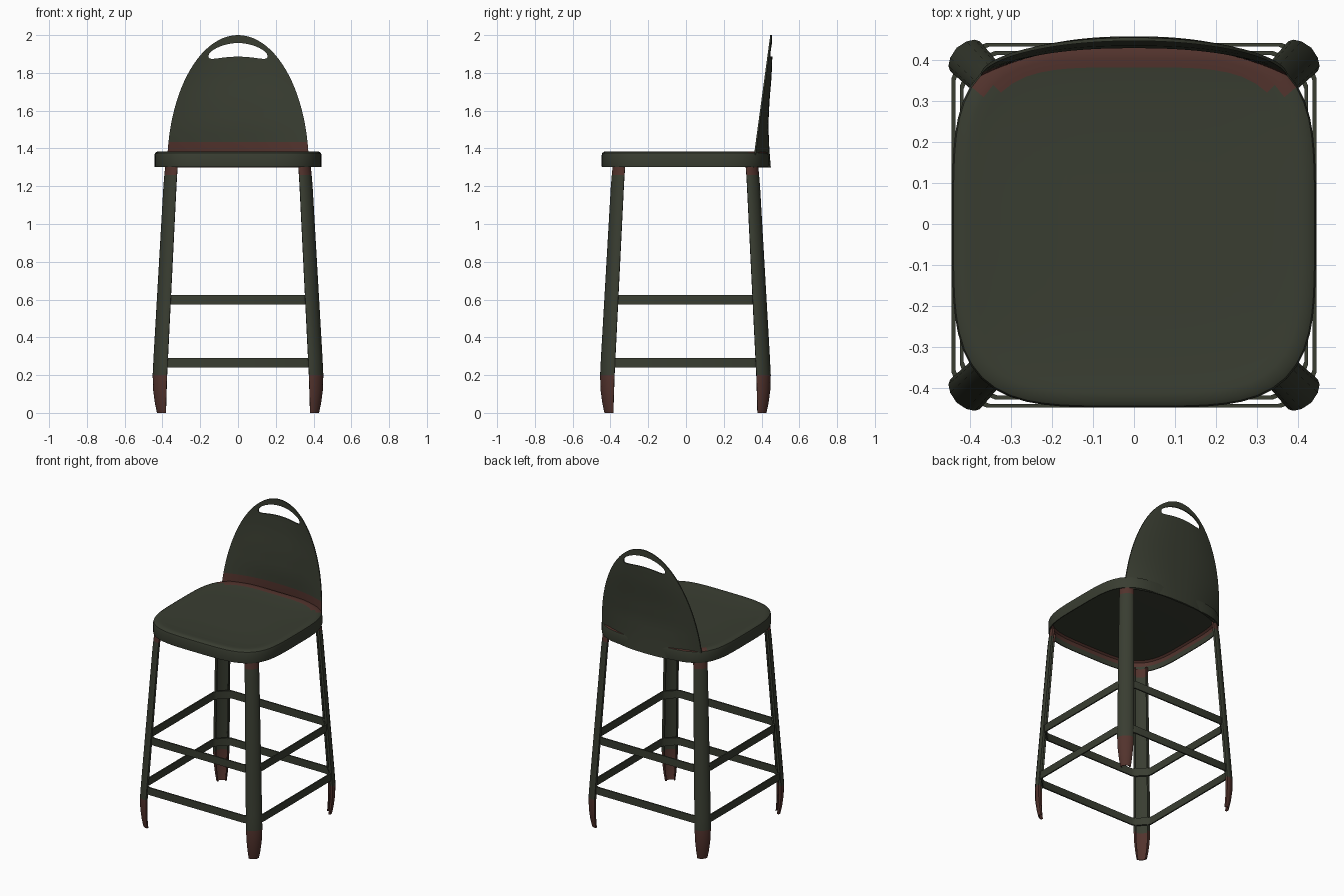
import bpy, bmesh, math
from mathutils import Vector

if "Cube" in bpy.data.objects:
    bpy.data.objects.remove(bpy.data.objects["Cube"])


def material(name, rgb):
    m = bpy.data.materials.new(name)
    m.diffuse_color = (*rgb, 1)
    m.use_nodes = True
    m.node_tree.nodes["Principled BSDF"].inputs["Base Color"].default_value = m.diffuse_color
    return m


GREEN = material("dark_green_paint", (0.041, 0.047, 0.031))
RUST = material("worn_red_brown", (0.085, 0.033, 0.026))


def loft(name, rings, wrap=False, rust=None, angle=35):
    """Skin a list of closed rings; rust(center, normal) picks worn faces."""
    bm = bmesh.new()
    vs = [[bm.verts.new(p) for p in r] for r in rings]
    n = len(vs[0])
    for i in range(len(vs) if wrap else len(vs) - 1):
        a, b = vs[i], vs[(i + 1) % len(vs)]
        for j in range(n):
            k = (j + 1) % n
            bm.faces.new((a[j], a[k], b[k], b[j]))
    if not wrap:
        bm.faces.new(vs[0][::-1])
        bm.faces.new(vs[-1])
    bmesh.ops.recalc_face_normals(bm, faces=bm.faces[:])
    for f in bm.faces:
        if rust and rust(f.calc_center_median(), f.normal):
            f.material_index = 1
    me = bpy.data.meshes.new(name)
    bm.to_mesh(me)
    bm.free()
    me.materials.append(GREEN)
    me.materials.append(RUST)
    ob = bpy.data.objects.new(name, me)
    bpy.context.collection.objects.link(ob)
    smooth(ob, angle)
    return ob


def smooth(ob, angle):
    bpy.ops.object.select_all(action='DESELECT')
    ob.select_set(True)
    bpy.context.view_layer.objects.active = ob
    bpy.ops.object.shade_smooth_by_angle(angle=math.radians(angle))


def lerp_table(table, z):
    for (z0, y0), (z1, y1) in zip(table, table[1:]):
        if z <= z1:
            return y0 + (y1 - y0) * (z - z0) / (z1 - z0)
    return table[-1][1]


# Seat: pressed shell with rounded-square outline, hollow below
def seat_ring(s, z):
    pts = []
    for i in range(80):
        t = 2 * math.pi * i / 80
        c, d = math.cos(t), math.sin(t)
        r = 0.443 * s / (c ** 4 + d ** 4) ** 0.25
        pts.append((r * c, r * d - 0.004, z))
    return pts


seat_profile = [(0.4, 1.366), (0.8, 1.368), (0.95, 1.37), (0.975, 1.36), (0.98, 1.335),
                (0.984, 1.302), (0.997, 1.302), (1.0, 1.31), (1.0, 1.362), (0.992, 1.376),
                (0.965, 1.384), (0.92, 1.385), (0.87, 1.383), (0.78, 1.379), (0.4, 1.378)]


def seat_rust(c, n):
    s = (c.x ** 4 + (c.y + 0.004) ** 4) ** 0.25 / 0.443
    rear = c.z > 1.375 and s > 0.87 and c.y > 0.33
    lip = 0.94 < s < 0.983 and 1.335 < c.z < 1.37
    return rear or lip


loft("seat", [seat_ring(s, z) for s, z in seat_profile], rust=seat_rust)

# Backrest: thin curved arch rising from the rear of the seat
back_mid = [(1.3, 0.445), (1.4, 0.437), (1.52, 0.432), (1.65, 0.438), (1.78, 0.449),
            (1.88, 0.453), (2.0, 0.45)]
ROWS, COLS = 24, 28
rings = []
for i in range(ROWS + 1):
    a = math.radians(89 * i / ROWS)
    z, w = 1.3 + 0.7 * math.sin(a), 0.375 * math.cos(a)
    mid = lerp_table(back_mid, z)
    edge = 0.355 + 0.095 * (z - 1.3) / 0.7
    row = []
    for j in range(COLS + 1):
        u = 2 * j / COLS - 1
        row.append((u * w, mid - (mid - edge) * abs(u) ** 2.4, z))
    rings.append([(x, y - 0.004, z) for x, y, z in row] +
                 [(x, y + 0.004, z) for x, y, z in row[::-1]])
back = loft("backrest", rings, rust=lambda c, n: c.z < 1.425 and n.y < -0.3)

# Hand slot: bean-shaped cutter through the top of the backrest
bean = []
for i in range(40):
    t = 2 * math.pi * i / 40
    x = 0.156 * math.cos(t)
    h = 0.036 * math.copysign(abs(math.sin(t)) ** 0.7, math.sin(t))
    bean.append((x, 1.922 - 1.4 * x * x + h))
cutter = loft("slot_cutter", [[(x, y, z) for x, z in bean] for y in (0.35, 0.55)])
cutter.hide_render = True
mod = back.modifiers.new("slot", 'BOOLEAN')
mod.operation, mod.solver, mod.object = 'DIFFERENCE', 'EXACT', cutter
bpy.context.view_layer.objects.active = back
bpy.ops.object.modifier_apply(modifier="slot")
bpy.data.objects.remove(cutter)
smooth(back, 35)

# Legs: splayed channel sections facing the corners, tapered worn feet
outer = [(-0.04, -0.014), (-0.051, -0.001), (-0.045, 0.01), (-0.028, 0.021), (0, 0.027),
         (0.028, 0.021), (0.045, 0.01), (0.051, -0.001), (0.04, -0.014)]
section = outer + [(t * 0.84, r - 0.007 if abs(t) < 0.04 else r) for t, r in outer[::-1]]
# height, distance from centre, section scale
stations = [(0, 0.572, 0.63), (0.05, 0.579, 0.78), (0.12, 0.584, 0.93), (0.2, 0.584, 1.0),
            (0.3, 0.577, 1.0), (1.2, 0.509, 0.9), (1.26, 0.503, 0.88), (1.315, 0.496, 0.86)]
for fy, yn in ((-1, "front"), (1, "rear")):
    for sx, xn in ((-1, "left"), (1, "right")):
        R = Vector((sx, fy)).normalized()
        T = Vector((-R.y, R.x))
        rings = []
        for z, r, s in stations:
            ring = []
            for t, d in section:
                p = R * (r + d * s) + T * (t * s)
                ring.append((p.x, p.y - 0.003, z))
            rings.append(ring)
        loft(yn + "_" + xn + "_leg", rings,
             rust=lambda c, n: c.z < 0.2 or c.z > 1.26, angle=40)

# Footrest rails: two flat strip rings, corners tucked inside the legs
for name, h, z0, z1 in (("lower_rail", 0.444, 0.24, 0.29), ("upper_rail", 0.424, 0.573, 0.624)):
    corner = [(h, h - 0.085), (h - 0.008, h - 0.065), (h - 0.065, h - 0.008), (h - 0.085, h)]
    rings = []
    for q in range(4):
        c, s = (1, 0, -1, 0)[q], (0, 1, 0, -1)[q]
        for x, y in corner:
            px, py = x * c - y * s, x * s + y * c
            k = 1 - 0.009 / h
            rings.append([(px, py - 0.003, z0), (px, py - 0.003, z1),
                          (px * k, py * k - 0.003, z1), (px * k, py * k - 0.003, z0)])
    loft(name, rings, wrap=True)
